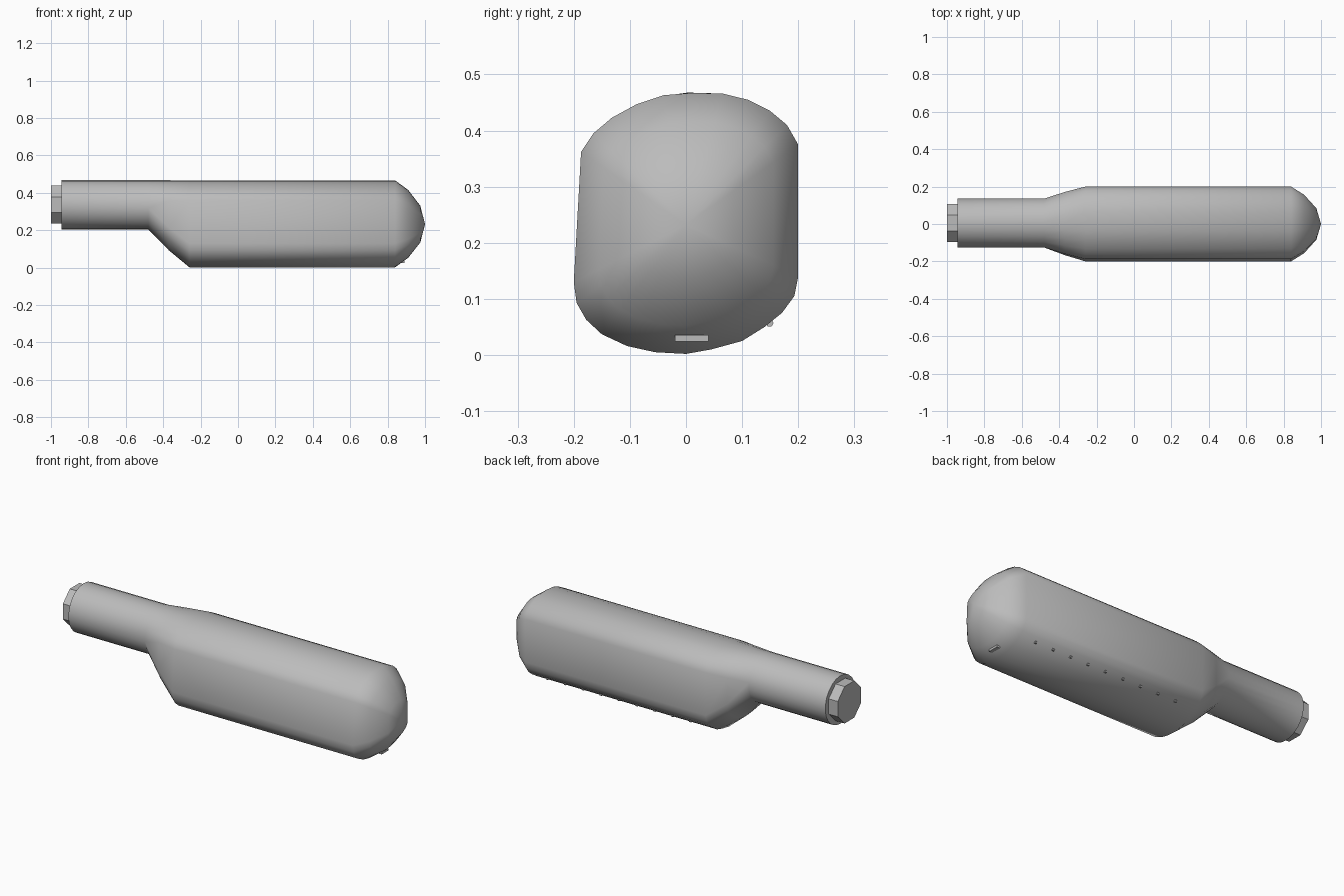
import bpy, bmesh, math
from mathutils import Vector

if "Cube" in bpy.data.objects:
    bpy.data.objects.remove(bpy.data.objects["Cube"])

grey = bpy.data.materials.new("mid grey")
grey.diffuse_color = (0.5, 0.5, 0.5, 1)
grey.use_nodes = True
grey.node_tree.nodes["Principled BSDF"].inputs["Base Color"].default_value = grey.diffuse_color

# Body cross-section (y, z): crown, then straight side, then belly
SECTION = [(-.187, .362), (-.165, .395), (-.132, .423), (-.088, .447), (-.04, .463),
           (.01, .467), (.065, .466), (.11, .455), (.15, .435), (.18, .41), (.2, .375),
           (.2, .14), (.193, .105), (.171, .075), (.14, .05), (.1, .025), (.045, .01),
           (0, .002), (-.055, .005), (-.105, .016), (-.15, .037), (-.178, .063),
           (-.195, .093), (-.2, .13)]
TOP = 11                                   # points in the crown
NECK = Vector((.005, .336))
NECK_R = .132


def finish(name, bm, smooth=None):
    bmesh.ops.recalc_face_normals(bm, faces=bm.faces[:])
    mesh = bpy.data.meshes.new(name)
    bm.to_mesh(mesh)
    bm.free()
    mesh.materials.append(grey)
    obj = bpy.data.objects.new(name, mesh)
    bpy.context.collection.objects.link(obj)
    if smooth:
        bpy.ops.object.select_all(action='DESELECT')
        obj.select_set(True)
        bpy.context.view_layer.objects.active = obj
        bpy.ops.object.shade_smooth_by_angle(angle=math.radians(smooth))
    return obj


def neck_point(i):
    n = len(SECTION) - TOP
    if i < TOP:
        a = 172.5 - 165 * i / (TOP - 1)
    else:
        a = -7.5 - 165 * (i - TOP) / (n - 1)
    a = math.radians(a)
    return NECK + NECK_R * Vector((math.cos(a), math.sin(a)))


def ring_points(blend=1.0, scale=1.0):
    centre = Vector((0, .232))
    pts = []
    for i, p in enumerate(SECTION):
        q = neck_point(i).lerp(Vector(p), blend)
        pts.append(centre + (q - centre) * scale)
    return pts


# Shell: neck, sloped shoulder, long body and domed nose lofted as one skin
rings = [(-.945, 0, 1), (-.48, 0, 1), (-.37, .55, 1), (-.26, 1, 1),
         (.84, 1, 1), (.91, 1, .78), (.975, 1, .42)]
bm = bmesh.new()
loops = [[bm.verts.new((x, p.x, p.y)) for p in ring_points(b, s)] for x, b, s in rings]
for a, b in zip(loops, loops[1:]):
    for i in range(len(a)):
        j = (i + 1) % len(a)
        bm.faces.new((a[i], a[j], b[j], b[i]))
bm.faces.new(loops[0])
tip = bm.verts.new((1, 0, .232))
for i in range(len(SECTION)):
    bm.faces.new((loops[-1][i], loops[-1][(i + 1) % len(SECTION)], tip))
finish("body_shell", bm, 50)


def prism(name, sides, radius, x0, x1, y, z, turn=0):
    bm = bmesh.new()
    ends = [[bm.verts.new((x, y + radius * math.cos(turn + math.tau * k / sides),
                           z + radius * math.sin(turn + math.tau * k / sides)))
             for k in range(sides)] for x in (x0, x1)]
    for k in range(sides):
        m = (k + 1) % sides
        bm.faces.new((ends[0][k], ends[0][m], ends[1][m], ends[1][k]))
    for e in ends:
        bm.faces.new(e)
    return finish(name, bm)


# Eight-sided end plug on the neck
prism("end_plug", 8, .11, -1, -.93, .005, .337, math.pi / 8)

# Row of tiny studs low on the back side
for i in range(9):
    x = .74 - .109 * i
    prism(f"stud_{i + 1}", 6, .007, x - .006, x + .006, .149, .057)

# Small tab under the nose
bm = bmesh.new()
bmesh.ops.create_cube(bm, size=1)
for v in bm.verts:
    v.co = (.88 + v.co.x * .02, .01 + v.co.y * .06, .03 + v.co.z * .011)
finish("nose_tab", bm)
